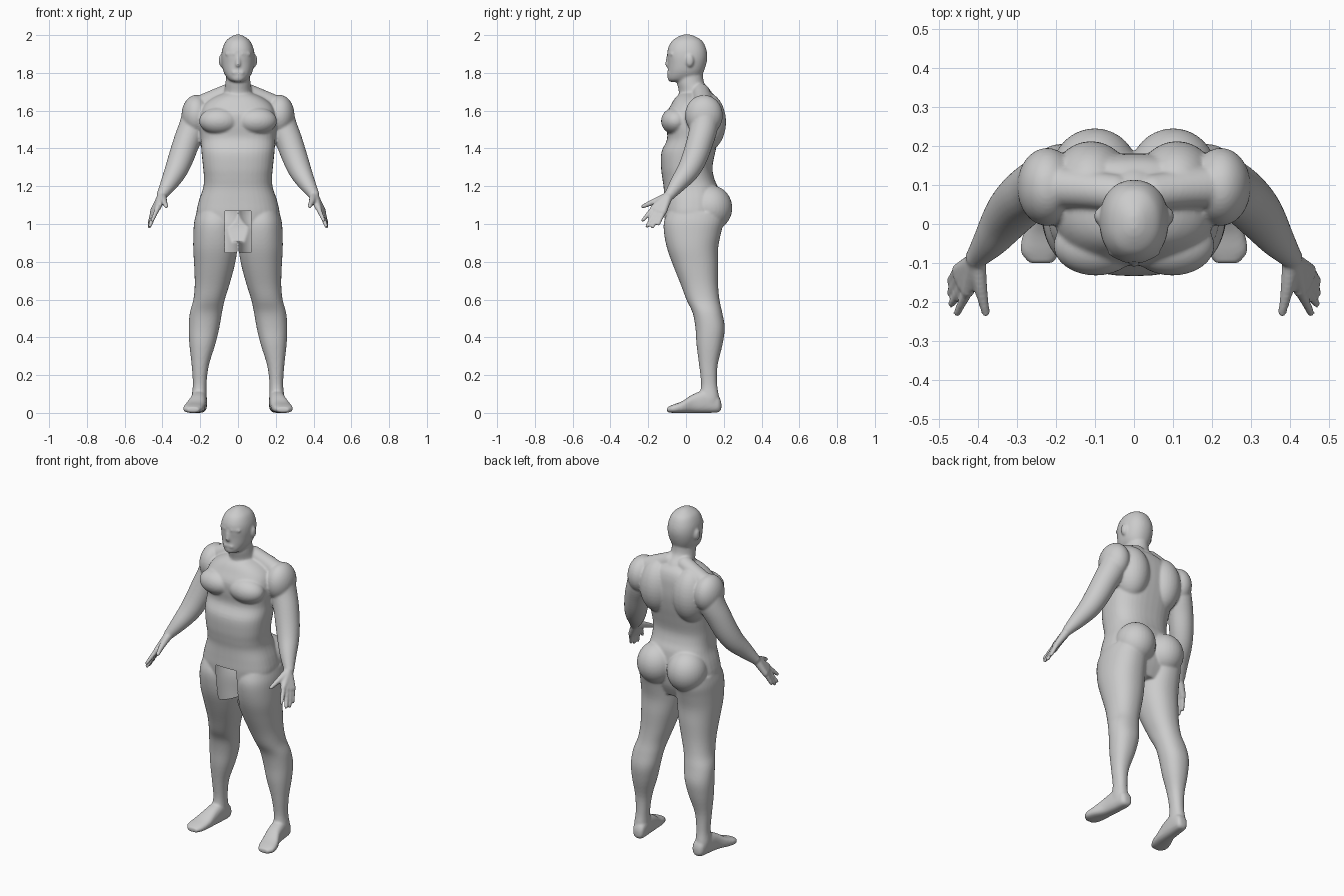
import bpy, bmesh, math
from mathutils import Vector, Matrix

grey = bpy.data.materials.new("plain grey")
grey.diffuse_color = (0.6, 0.6, 0.6, 1)
bm = bmesh.new()


def spline(rows, steps=4):
    """Catmull-Rom subdivision of rows of numbers."""
    out = []
    for i in range(len(rows) - 1):
        a, b, c, d = (rows[max(i - 1, 0)], rows[i], rows[i + 1], rows[min(i + 2, len(rows) - 1)])
        for k in range(steps):
            t = k / steps
            out.append([0.5 * (2 * q + (r - p) * t + (2 * p - 5 * q + 4 * r - s) * t * t
                               + (3 * q - p - 3 * r + s) * t ** 3) for p, q, r, s in zip(a, b, c, d)])
    return out + [list(rows[-1])]


def loft(sections, n=2.0, seg=40):
    """Skin over sections (centre, half axis u, half axis v) of superellipses."""
    rings = []
    for c, u, v in sections:
        ring = []
        for k in range(seg):
            a = 2 * math.pi * k / seg
            co, si = math.cos(a), math.sin(a)
            ring.append(bm.verts.new(c + u * math.copysign(abs(co) ** (2 / n), co)
                                     + v * math.copysign(abs(si) ** (2 / n), si)))
        rings.append(ring)
    faces = [bm.faces.new((p[k], p[(k + 1) % seg], q[(k + 1) % seg], q[k]))
             for p, q in zip(rings, rings[1:]) for k in range(seg)]
    faces += [bm.faces.new(rings[0]), bm.faces.new(rings[-1])]
    bmesh.ops.recalc_face_normals(bm, faces=faces)


def upright(rows, s=1, n=2.0):
    """rows: z, centre x, half width, front y, back y"""
    loft([(Vector((s * x, (f + b) / 2, z)), Vector((w, 0, 0)), Vector((0, (b - f) / 2, 0)))
          for z, x, w, f, b in spline(rows)], n)


def blob(c, r, s=1):
    m = Matrix.Translation((s * c[0], c[1], c[2])) @ Matrix.Diagonal((*r, 1))
    bmesh.ops.create_uvsphere(bm, u_segments=32, v_segments=20, radius=1, matrix=m)


def limb(rows, s=1):
    """Round tube through rows of x, y, z, radius, with ball ends."""
    rows = spline(rows)
    pts = [Vector((s * r[0], r[1], r[2])) for r in rows]
    secs = []
    for i, p in enumerate(pts):
        t = (pts[min(i + 1, len(pts) - 1)] - pts[max(i - 1, 0)]).normalized()
        u = t.cross(Vector((0.3, 1, 0.2))).normalized()
        secs.append((p, u * rows[i][3], t.cross(u) * rows[i][3]))
    loft(secs, 2, 24)
    for i in (0, -1):
        blob(pts[i], [rows[i][3]] * 3)


# torso
upright([(1.70, 0, .06, -.02, .13), (1.67, 0, .13, -.055, .16), (1.63, 0, .18, -.08, .175),
         (1.58, 0, .20, -.105, .18), (1.52, 0, .205, -.105, .18), (1.45, 0, .198, -.10, .17),
         (1.38, 0, .193, -.13, .155), (1.30, 0, .185, -.132, .14), (1.24, 0, .18, -.125, .15),
         (1.19, 0, .185, -.118, .17), (1.12, 0, .208, -.118, .18), (1.05, 0, .22, -.118, .18),
         (.98, 0, .20, -.105, .17), (.91, 0, .14, -.05, .14)], n=2.5)
# neck
upright([(1.82, 0, .06, -.05, .09), (1.75, 0, .066, -.048, .095), (1.70, 0, .074, -.038, .135),
         (1.64, 0, .09, -.04, .16)])
# head
upright([(2.003, 0, .008, -.01, .02), (1.995, 0, .03, -.035, .045), (1.97, 0, .063, -.073, .085),
         (1.93, 0, .082, -.095, .106), (1.89, 0, .088, -.099, .113), (1.85, 0, .086, -.096, .108),
         (1.81, 0, .078, -.096, .095), (1.78, 0, .063, -.098, .08), (1.76, 0, .045, -.094, .06),
         (1.752, 0, .02, -.08, .03)], n=2.2)
limb([(0, -.093, 1.89, .010), (0, -.097, 1.845, .014)])         # nose
limb([(-.02, -.086, 1.80, .014), (.02, -.086, 1.80, .014)])     # mouth

for s in (1, -1):
    blob((.089, .02, 1.865), (.013, .021, .033), s)             # ear
    limb([(.02, -.088, 1.90, .012), (.055, -.072, 1.90, .012)], s)   # brow
    blob((.098, -.055, 1.545), (.108, .077, .072), s)           # chest muscle
    blob((.11, .10, 1.54), (.105, .112, .16), s)                # upper back
    limb([(.05, .08, 1.695, .048), (.13, .09, 1.66, .05), (.20, .095, 1.625, .055)], s)  # trapezius
    blob((.222, .095, 1.575), (.077, .10, .108), s)             # shoulder
    blob((.10, .13, 1.085), (.112, .115, .12), s)               # buttock
    # arm
    limb([(.215, .10, 1.60, .075), (.237, .095, 1.52, .075), (.27, .075, 1.44, .071),
          (.302, .045, 1.35, .067), (.33, .01, 1.28, .06), (.365, -.04, 1.215, .046),
          (.402, -.085, 1.155, .029)], s)
    # hand
    for knuckle, tip in (((.425, -.172, 1.085), (.453, -.228, 1.02)),
                         ((.436, -.155, 1.072), (.466, -.205, .99)),
                         ((.445, -.137, 1.066), (.471, -.177, .985)),
                         ((.450, -.118, 1.066), (.471, -.146, 1.0))):
        limb([(.402, -.092, 1.15, .024), (*knuckle, .017)], s)
        limb([(*knuckle, .014), (*tip, .010)], s)
    limb([(.400, -.10, 1.145, .022), (.392, -.165, 1.12, .017), (.379, -.227, 1.093, .011)], s)
    # leg
    upright([(1.06, .12, .10, -.10, .20), (1.01, .12, .112, -.117, .20), (.95, .12, .116, -.116, .185),
             (.87, .12, .117, -.10, .17), (.78, .125, .107, -.068, .17), (.68, .137, .092, -.028, .17),
             (.60, .153, .083, .002, .177), (.53, .17, .085, .035, .192), (.45, .18, .081, .05, .205),
             (.36, .189, .068, .056, .193), (.25, .20, .045, .07, .167), (.15, .203, .036, .08, .165),
             (.08, .206, .04, .07, .175), (.04, .206, .036, .08, .17)], s, 2.2)
    # foot: y, centre x, half width, bottom, top
    foot = [(.187, .198, .018, .02, .055), (.17, .20, .035, .003, .09), (.11, .205, .041, 0, .12),
            (.04, .213, .044, 0, .10), (-.02, .229, .053, 0, .062), (-.07, .239, .051, 0, .043),
            (-.10, .238, .03, .004, .03)]
    loft([(Vector((s * x, y, (a + b) / 2)), Vector((w, 0, 0)), Vector((0, 0, (b - a) / 2)))
          for y, x, w, a, b in spline(foot)], 2.6)

# fuse the parts into one smooth skin
mesh = bpy.data.meshes.new("body parts")
bm.to_mesh(mesh)
bm.free()
body = bpy.data.objects.new("body", mesh)
bpy.context.collection.objects.link(body)
fuse = body.modifiers.new("fuse", 'REMESH')
fuse.mode = 'VOXEL'
fuse.voxel_size = 0.0065
soft = body.modifiers.new("soften", 'SMOOTH')
soft.factor = 0.5
soft.iterations = 5
skin = bpy.data.meshes.new_from_object(body.evaluated_get(bpy.context.evaluated_depsgraph_get()))
body.modifiers.clear()
body.data = skin
bpy.data.meshes.remove(mesh)
skin.name = "body"

# open front of the groin
bm = bmesh.new()
bm.from_mesh(skin)
gone = []
for f in bm.faces:
    c = f.calc_center_median()
    if abs(c.x) < .07 and .85 < c.z < 1.07 and c.y < .05:
        gone.append(f)
bmesh.ops.delete(bm, geom=gone, context='FACES')
bm.to_mesh(skin)
bm.free()
skin.materials.clear()
skin.materials.append(grey)
for p in skin.polygons:
    p.material_index = 0
    p.use_smooth = True
